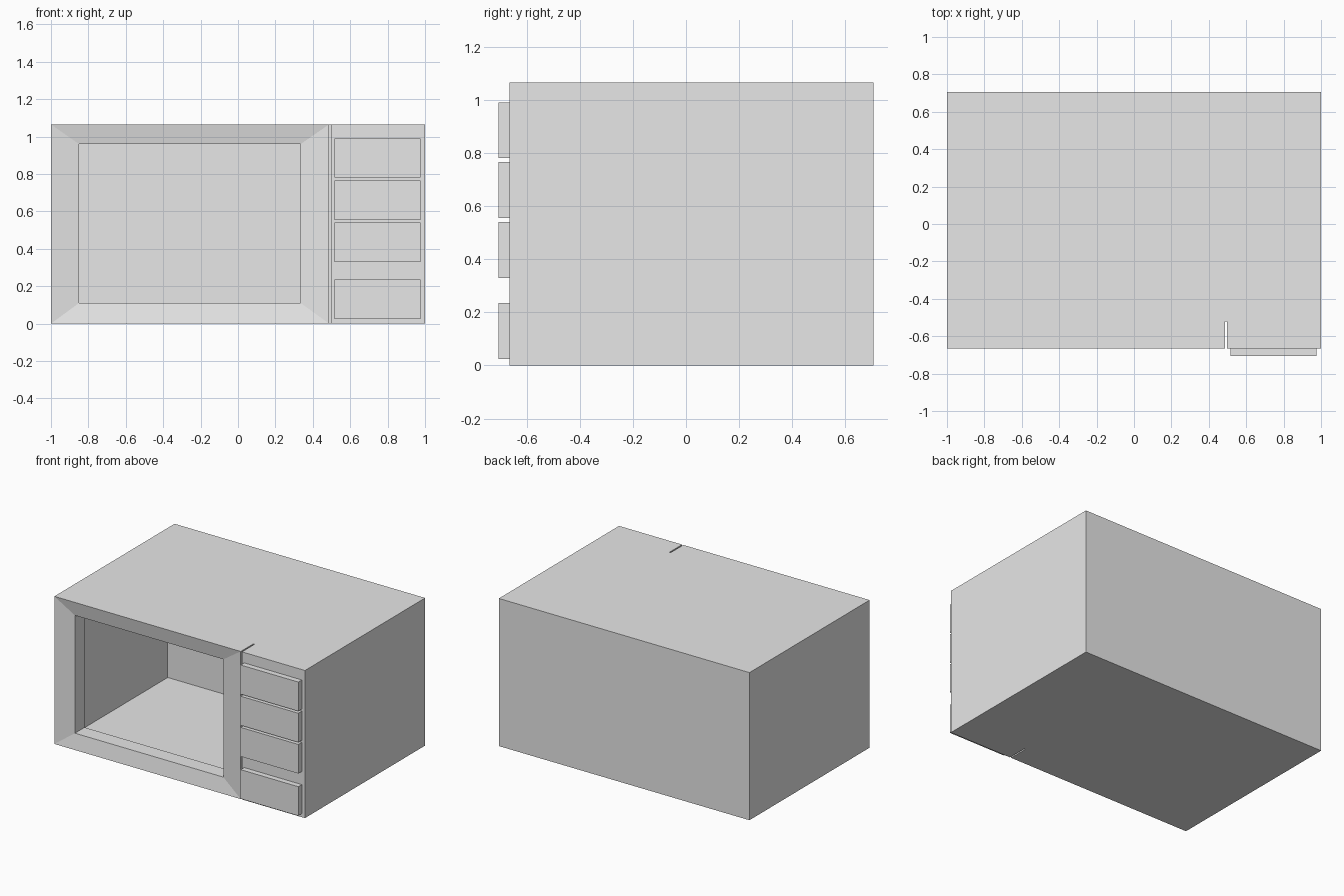
import bpy
import bmesh

if "Cube" in bpy.data.objects:
    bpy.data.objects.remove(bpy.data.objects["Cube"])

X0, X1 = -1.0, 1.0
FRONT, BACK, TOP = -0.665, 0.705, 1.065
SLOT_L, SLOT_R, SLOT_Y = 0.487, 0.497, -0.52

grey = bpy.data.materials.new("light_grey")
grey.diffuse_color = (0.8, 0.8, 0.8, 1.0)
grey.use_nodes = True
grey.node_tree.nodes["Principled BSDF"].inputs["Base Color"].default_value = grey.diffuse_color


def finish(name, bm):
    bmesh.ops.recalc_face_normals(bm, faces=bm.faces)
    mesh = bpy.data.meshes.new(name)
    bm.to_mesh(mesh)
    bm.free()
    mesh.materials.append(grey)
    obj = bpy.data.objects.new(name, mesh)
    bpy.context.collection.objects.link(obj)
    return obj


def ring(bm, x0, x1, z0, z1, y):
    return [bm.verts.new(p) for p in ((x0, y, z0), (x1, y, z0), (x1, y, z1), (x0, y, z1))]


def bridge(bm, a, b):
    for i in range(len(a)):
        j = (i + 1) % len(a)
        bm.faces.new((a[i], a[j], b[j], b[i]))


# Casing: plan outline with the narrow slot between door and control panel
bm = bmesh.new()
plan = [(X0, FRONT), (SLOT_L, FRONT), (SLOT_L, SLOT_Y), (SLOT_R, SLOT_Y),
        (SLOT_R, FRONT), (X1, FRONT), (X1, BACK), (X0, BACK)]
low = [bm.verts.new((x, y, 0)) for x, y in plan]
high = [bm.verts.new((x, y, TOP)) for x, y in plan]
bm.faces.new(low)
bm.faces.new(high)
for i in range(1, len(plan)):
    j = (i + 1) % len(plan)
    bm.faces.new((low[i], low[j], high[j], high[i]))

# Sloped door frame, door opening and cooking cavity, bridged ring by ring
previous = [low[0], low[1], high[1], high[0]]
S = 0.012
for x0, x1, z0, z1, y in ((-0.85, 0.335, 0.11, 0.96, FRONT + 0.02),
                          (-0.85, 0.335, 0.11, 0.96, -0.535),
                          (-0.85 - S, 0.335 + S, 0.11 - S, 0.96 + S, -0.535),
                          (-0.85 - S, 0.335 + S, 0.11 - S, 0.96 + S, 0.43)):
    current = ring(bm, x0, x1, z0, z1, y)
    bridge(bm, previous, current)
    previous = current
bm.faces.new(previous)
finish("casing", bm)

# Control panel buttons
for n, z in enumerate((0.025, 0.33, 0.555, 0.78)):
    bm = bmesh.new()
    a = ring(bm, 0.515, 0.975, z, z + 0.21, -0.705)
    b = ring(bm, 0.515, 0.975, z, z + 0.21, FRONT)
    bridge(bm, a, b)
    bm.faces.new(a)
    bm.faces.new(b)
    finish(f"button_{n + 1}", bm)
